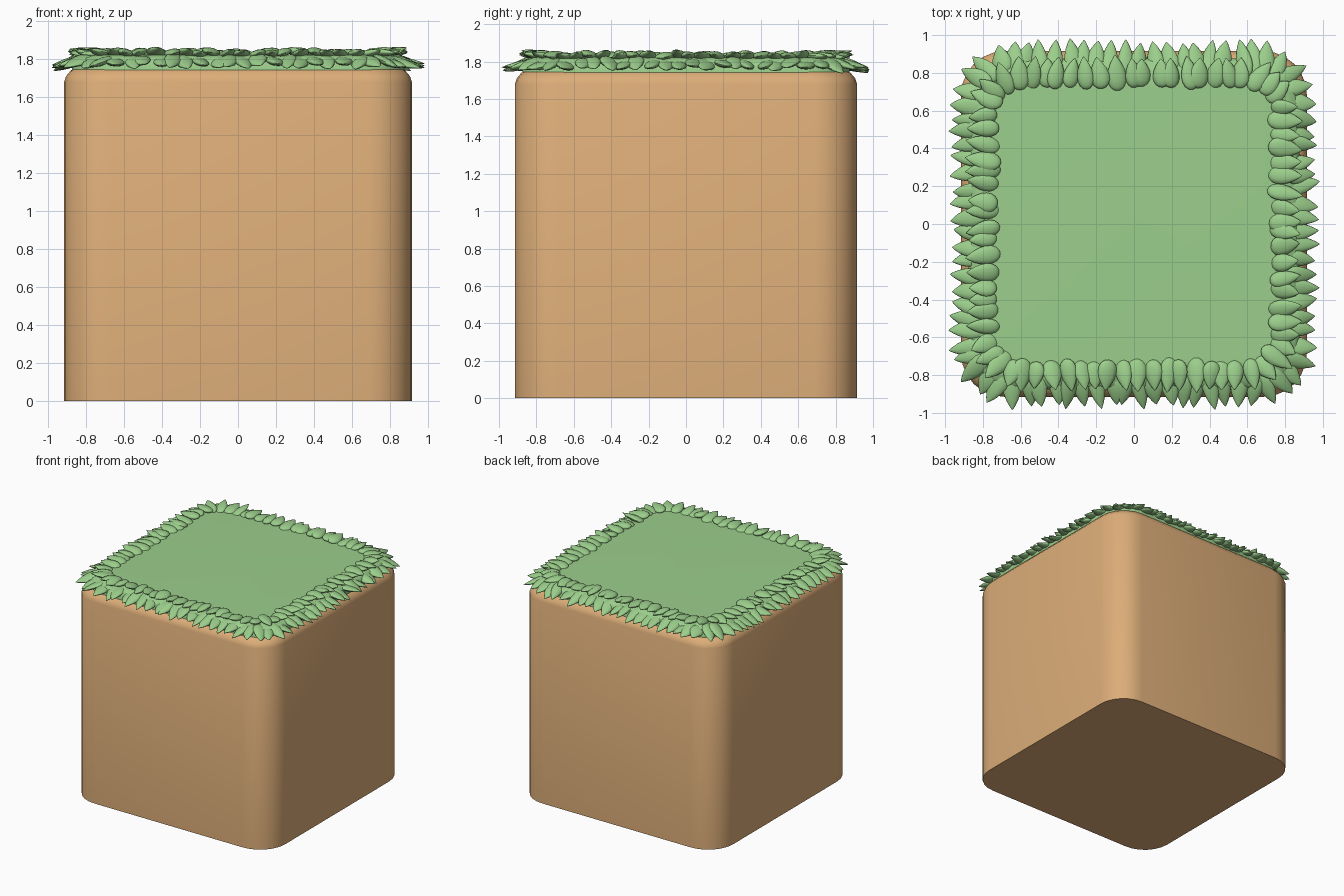
import bpy, bmesh, math, random
from mathutils import Matrix, Vector

if "Cube" in bpy.data.objects:
    bpy.data.objects.remove(bpy.data.objects["Cube"])

random.seed(4)


def material(name, color):
    m = bpy.data.materials.new(name)
    m.diffuse_color = color
    m.use_nodes = True
    m.node_tree.nodes["Principled BSDF"].inputs["Base Color"].default_value = m.diffuse_color
    return m


soil_mat = material("soil", (0.72, 0.42, 0.19, 1))
grass_mat = material("grass", (0.33, 0.62, 0.26, 1))


def finish(bm, name, mat, angle=40):
    bmesh.ops.recalc_face_normals(bm, faces=bm.faces)
    me = bpy.data.meshes.new(name)
    bm.to_mesh(me)
    bm.free()
    ob = bpy.data.objects.new(name, me)
    bpy.context.collection.objects.link(ob)
    me.materials.append(mat)
    bpy.ops.object.select_all(action='DESELECT')
    ob.select_set(True)
    bpy.context.view_layer.objects.active = ob
    bpy.ops.object.shade_smooth_by_angle(angle=math.radians(angle))
    return ob


def rounded_square(half, radius, segs=6):
    pts = []
    for q in range(4):
        base = q * math.pi / 2 + math.pi / 4
        cx = math.copysign(half - radius, math.cos(base))
        cy = math.copysign(half - radius, math.sin(base))
        for i in range(segs + 1):
            a = q * math.pi / 2 + i / segs * math.pi / 2
            pts.append((cx + radius * math.cos(a), cy + radius * math.sin(a)))
    return pts


def loft(name, rings, mat):
    # rings: (half width, corner radius, z)
    bm = bmesh.new()
    loops = [[bm.verts.new((x, y, z)) for x, y in rounded_square(h, r)]
             for h, r, z in rings]
    for a, b in zip(loops, loops[1:]):
        n = len(a)
        for i in range(n):
            bm.faces.new((a[i], a[(i + 1) % n], b[(i + 1) % n], b[i]))
    bm.faces.new(loops[0][::-1])
    bm.faces.new(loops[-1])
    return finish(bm, name, mat)


def border_point(s, half, radius):
    # position and outward angle at fraction s of a rounded square border
    side, arc = 2 * (half - radius), radius * math.pi / 2
    q, d = divmod((s % 1) * 4 * (side + arc), side + arc)
    rot = q * math.pi / 2
    if d < side:
        p, a = Vector((half, d - side / 2, 0)), 0
    else:
        a = (d - side) / radius
        p = Vector((half - radius + radius * math.cos(a),
                    half - radius + radius * math.sin(a), 0))
    return Matrix.Rotation(rot, 3, 'Z') @ p, a + rot


def add_blade(bm, pos, yaw, pitch, roll, length, width, thick):
    # pointed, flattened egg lying along its own x axis
    geo = bmesh.ops.create_uvsphere(bm, u_segments=12, v_segments=9, radius=1)
    m = (Matrix.Translation(pos) @ Matrix.Rotation(yaw, 4, 'Z')
         @ Matrix.Rotation(pitch, 4, 'Y') @ Matrix.Rotation(roll, 4, 'X'))
    for v in geo['verts']:
        x, y, z = v.co.z, v.co.x, v.co.y
        k = max(0.0, 1 - x) ** 0.4
        v.co = m @ Vector((x * length / 2, y * k * width / 2, z * k * thick / 2))


def blade_row(name, count, half, radius, z, pitch, length, width):
    bm = bmesh.new()
    for i in range(count):
        p, yaw = border_point((i + random.uniform(-.25, .25)) / count, half, radius)
        p.z = z + random.uniform(-.008, .008)
        add_blade(bm, p, yaw + random.uniform(-.22, .22),
                  math.radians(pitch + random.uniform(-9, 9)),
                  random.uniform(-.3, .3),
                  length * random.uniform(.85, 1.15),
                  width * random.uniform(.88, 1.1), 0.04)
    return finish(bm, name, grass_mat, 60)


# Soil cube with a softened upper rim
loft("soil_block", [(.915, .23, 0), (.915, .23, 1.68), (.905, .23, 1.71),
                    (.88, .22, 1.74), (.84, .2, 1.755)], soil_mat)

# Grass slab on top
loft("grass_top", [(.875, .24, 1.728), (.875, .24, 1.775), (.855, .23, 1.805),
                   (.80, .2, 1.822), (.72, .17, 1.825)], grass_mat)

# Two rings of blades: drooping outer row and slightly raised inner row
blade_row("outer_grass_blades", 88, .878, .24, 1.782, 14, .19, .094)
blade_row("inner_grass_blades", 80, .80, .22, 1.832, -6, .17, .092)
